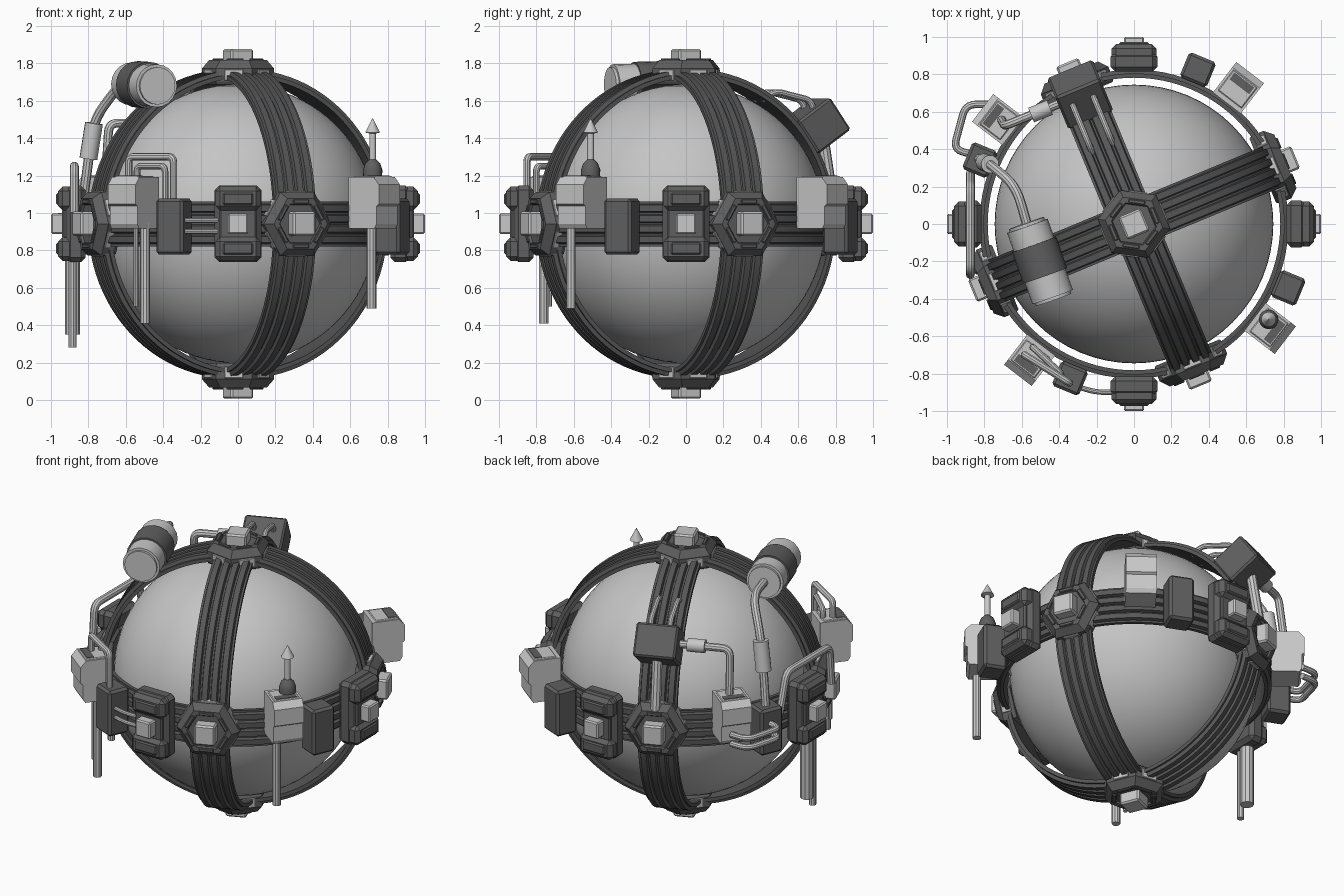
import bpy, bmesh, math
from mathutils import Matrix, Vector

if "Cube" in bpy.data.objects:
    bpy.data.objects.remove(bpy.data.objects["Cube"])

C = 0.942                      # height of the sphere centre
T = 22.5                       # turn of the band frame, degrees


def mat(name, v):
    m = bpy.data.materials.new(name)
    m.diffuse_color = (v, v, v, 1)
    m.use_nodes = True
    m.node_tree.nodes["Principled BSDF"].inputs["Base Color"].default_value = m.diffuse_color
    return m


SHELL = mat("shell light grey", 0.56)
LIGHT = mat("fitting light grey", 0.58)
DARK = mat("module dark grey", 0.115)
BAND = mat("band dark grey", 0.095)


def finish(ob, m, smooth=False):
    ob.data.materials.clear()
    ob.data.materials.append(m)
    if smooth:
        bpy.ops.object.select_all(action='DESELECT')
        ob.select_set(True)
        bpy.context.view_layer.objects.active = ob
        bpy.ops.object.shade_smooth_by_angle(angle=math.radians(35))
    return ob


def from_bm(name, bm, m, mw, smooth=False):
    bmesh.ops.recalc_face_normals(bm, faces=bm.faces)
    bm.transform(mw)
    me = bpy.data.meshes.new(name)
    bm.to_mesh(me)
    bm.free()
    ob = bpy.data.objects.new(name, me)
    bpy.context.collection.objects.link(ob)
    return finish(ob, m, smooth)


def rz(a):
    return Matrix.Rotation(math.radians(a), 4, 'Z')


def at(az):                    # local x = tangent, y = outward, z = up from the centre
    return Matrix.Translation((0, 0, C)) @ rz(az - 90)


def box(name, mw, lo, hi, m, bev=0.0):
    bm = bmesh.new()
    bmesh.ops.create_cube(bm, size=1)
    for v in bm.verts:
        v.co = Vector([(l + h) / 2 + c * (h - l) for l, h, c in zip(lo, hi, v.co)])
    if bev:
        bmesh.ops.bevel(bm, geom=bm.edges[:], offset=bev, segments=1, affect='EDGES')
    return from_bm(name, bm, m, mw)


def lathe(name, prof, n, m, mw, closed=False, smooth=True):
    """Turn (radius, height) points about local z."""
    bm = bmesh.new()
    rows = [[bm.verts.new((r * math.cos(2 * math.pi * i / n), r * math.sin(2 * math.pi * i / n), z))
             for i in range(n)] for r, z in prof]
    pairs = list(zip(rows, rows[1:])) + ([(rows[-1], rows[0])] if closed else [])
    for a, b in pairs:
        for i in range(n):
            j = (i + 1) % n
            bm.faces.new((a[i], a[j], b[j], b[i]))
    if not closed:
        bm.faces.new(rows[0])
        bm.faces.new(rows[-1])
    return from_bm(name, bm, m, mw, smooth)


def tube(name, pts, r, m=LIGHT, fillet=0.05, res=3):
    """Round pipe through points, corners rounded."""
    P = [Vector(p) for p in pts]
    out = [P[0]]
    for a, b, c in zip(P, P[1:], P[2:]):
        f = min(fillet, (a - b).length * 0.48, (c - b).length * 0.48)
        s, e = b + (a - b).normalized() * f, b + (c - b).normalized() * f
        for k in range(6):
            t = k / 5
            out.append(s * (1 - t) ** 2 + b * 2 * t * (1 - t) + e * t * t)
    out.append(P[-1])
    cu = bpy.data.curves.new(name, 'CURVE')
    cu.dimensions = '3D'
    cu.bevel_depth, cu.bevel_resolution, cu.use_fill_caps = r, res, True
    sp = cu.splines.new('POLY')
    sp.points.add(len(out) - 1)
    for q, p in zip(sp.points, out):
        q.co = (*p, 1)
    ob = bpy.data.objects.new(name, cu)
    bpy.context.collection.objects.link(ob)
    bpy.ops.object.select_all(action='DESELECT')
    ob.select_set(True)
    bpy.context.view_layer.objects.active = ob
    bpy.ops.object.convert(target='MESH')
    return finish(bpy.context.view_layer.objects.active, m, True)


# central sphere
bm = bmesh.new()
bmesh.ops.create_uvsphere(bm, u_segments=64, v_segments=40, radius=0.745)
from_bm("sphere_shell", bm, SHELL, Matrix.Translation((0, 0, C)), True)

# three ribbed bands
prof = [(0.782, -0.12), (0.805, -0.12)]
for k in range(4):
    c = -0.084 + 0.056 * k
    prof += [(0.805, c - 0.023), (0.826, c - 0.017), (0.826, c + 0.017), (0.805, c + 0.023)]
prof += [(0.805, 0.12), (0.782, 0.12)]
centre = Matrix.Translation((0, 0, C))
lathe("band_equator", prof, 96, BAND, centre, True)
for a in (T, T + 90):
    lathe("band_upright", prof, 96, BAND, centre @ rz(a) @ Matrix.Rotation(math.pi / 2, 4, 'Y'), True)


# hexagonal hubs where the bands cross
def hub(mw):
    out = mw @ Matrix.Rotation(-math.pi / 2, 4, 'X')   # lathe axis to local y
    lathe("hub_body", [(0.185, 0.745), (0.195, 0.76), (0.195, 0.83), (0.155, 0.876), (0.122, 0.876),
                       (0.116, 0.864)], 6, DARK, out, smooth=False)
    box("hub_pin", mw, (-0.065, 0.85, -0.065), (0.065, 0.935, 0.065), LIGHT, 0.01)
    for k in range(6):
        s = mw @ Matrix.Rotation(math.radians(60 * k), 4, 'Y')
        box("hub_side_plate", s, (-0.05, 0.765, 0.163), (0.05, 0.825, 0.176), LIGHT, 0.003)
        box("hub_rim_bar", s, (-0.045, 0.868, 0.108), (0.045, 0.885, 0.13), DARK, 0.004)


for k in range(4):
    hub(at(T + 90 * k))
for s in (90, -90):
    hub(at(T) @ Matrix.Rotation(math.radians(s), 4, 'X'))

# modules around the equator, repeated every quarter turn
for k in range(4):
    # big dark module
    f = at(90 * k)
    box("large_module_back", f, (-0.125, 0.815, -0.205), (0.125, 0.92, 0.205), DARK, 0.025)
    for s in (-1, 1):
        lo, hi = sorted((s * 0.07, s * 0.2))
        box("large_module_pad", f, (-0.12, 0.86, lo), (0.12, 0.962, hi), DARK, 0.025)
        lo, hi = sorted((s * 0.1, s * 0.165))
        box("large_module_panel", f, (-0.08, 0.955, lo), (0.08, 0.972, hi), DARK, 0.008)
    box("large_module_waist", f, (-0.1, 0.86, -0.08), (0.1, 0.94, 0.08), DARK, 0.01)
    box("large_module_pin", f, (-0.054, 0.92, -0.054), (0.054, 1.0, 0.054), LIGHT, 0.008)
    # light module: side outline extruded across the tangent
    f = at(52.5 + 90 * k)
    side = [(0.815, -0.025), (0.99, -0.025), (1.005, 0.0), (1.005, 0.095), (1.02, 0.105), (1.02, 0.21),
            (0.985, 0.25), (0.815, 0.25)]
    bm = bmesh.new()
    face = bm.faces.new([bm.verts.new((-0.093, y, z)) for y, z in side])
    ext = bmesh.ops.extrude_face_region(bm, geom=[face])
    bmesh.ops.translate(bm, vec=(0.186, 0, 0), verts=[v for v in ext["geom"] if isinstance(v, bmesh.types.BMVert)])
    from_bm("light_module", bm, LIGHT, f)
    box("light_module_lid", f, (-0.08, 0.84, 0.24), (0.08, 0.98, 0.256), LIGHT, 0.005)
    box("light_module_slot", f, (-0.066, 0.925, 0.25), (0.066, 0.97, 0.259), DARK)
    # small dark module
    box("small_module", at(67.5 + 90 * k), (-0.078, 0.82, -0.165), (0.078, 0.965, 0.135), DARK, 0.015)

# antenna on the right front light module
A = Matrix.Translation((0.72, -0.51, 0))
lathe("antenna_base", [(0.05, 1.19), (0.052, 1.23), (0.04, 1.265), (0.02, 1.285)], 20, DARK, A)
lathe("antenna_tip", [(0.018, 1.27), (0.018, 1.425), (0.04, 1.43), (0.002, 1.505)], 16, LIGHT, A)

# hanging poles
tube("pole_right", [(0.714, -0.615, 0.49), (0.714, -0.615, 0.95)], 0.026)
tube("pole_front", [(-0.497, -0.76, 0.41), (-0.497, -0.76, 0.95)], 0.026)
tube("pole_front_thin", [(-0.545, -0.73, 0.5), (-0.545, -0.73, 0.95)], 0.013)
tube("pole_left_thick", [(-0.885, 0.0, 0.35), (-0.885, 0.0, 0.8)], 0.041)
tube("pole_left_thin", [(-0.885, -0.06, 0.28), (-0.885, -0.06, 0.8)], 0.022)

# pipe hoops from the front left light module to the small module
tube("hoop_outer", [(-0.585, -0.70, 1.15), (-0.585, -0.70, 1.3), (-0.345, -0.85, 1.3), (-0.345, -0.85, 1.05)], 0.02, fillet=0.03)
tube("hoop_inner", [(-0.54, -0.66, 1.15), (-0.54, -0.66, 1.25), (-0.39, -0.8, 1.25), (-0.39, -0.8, 1.05)], 0.018, fillet=0.03)
# left side hoop
tube("hoop_left", [(-0.875, 0.27, 1.0), (-0.875, 0.2, 1.25), (-0.875, -0.25, 1.25), (-0.875, -0.27, 1.0)], 0.024)
# twin link pipes
for z in (0.9, 0.96):
    tube("link_front", [(-0.34, -0.86, z), (-0.2, -0.9, z), (-0.08, -0.9, z)], 0.014)
    tube("link_left", [(-0.78, 0.64, z + 0.02), (-0.9, 0.64, z + 0.02), (-0.965, 0.4, z + 0.02), (-0.86, 0.37, z + 0.02)], 0.02, fillet=0.08)

# tank with dark sleeve and its feed pipe
a, b = Vector((-0.57, -0.01, 1.69)), Vector((-0.435, -0.39, 1.68))
tube("tank", [a, b], 0.115, res=8)
tube("tank_cap", [a.lerp(b, -0.04), a.lerp(b, 1.04)], 0.1, res=8)
tube("tank_sleeve", [a.lerp(b, 0.26), a.lerp(b, 0.7)], 0.125, DARK, res=8)
tube("tank_pipe", [(-0.57, -0.01, 1.69), (-0.63, 0.2, 1.69), (-0.77, 0.32, 1.5), (-0.80, 0.33, 1.28),
                   (-0.83, 0.35, 1.05)], 0.026, fillet=0.1)
tube("tank_pipe_joint", [(-0.77, 0.32, 1.48), (-0.80, 0.33, 1.29)], 0.048, res=5)

# tilted box high on the back band
f = at(T + 90)
tilt = f @ Matrix.Rotation(math.radians(35), 4, 'X')
box("upper_box", tilt, (-0.13, 0.8, -0.105), (0.13, 1.03, 0.105), DARK, 0.012)
for x in (-0.06, 0.06):
    tube("upper_box_pipe", [f @ Vector(p) for p in
         ((x, 0.72, 0.58), (x, 0.70, 0.66), (x, 0.49, 0.71), (x, 0.42, 0.66))], 0.017, fillet=0.04)
tube("upper_box_drop_pipe", [f @ Vector((0, 0.79, 0.47)), f @ Vector((0, 0.85, 0.1))], 0.032)
tube("upper_box_side_pipe", [(-0.36, 0.66, 1.48), (-0.69, 0.525, 1.48), (-0.71, 0.56, 1.15)], 0.024)
tube("upper_box_side_joint", [(-0.45, 0.623, 1.48), (-0.55, 0.582, 1.48)], 0.042, res=5)
